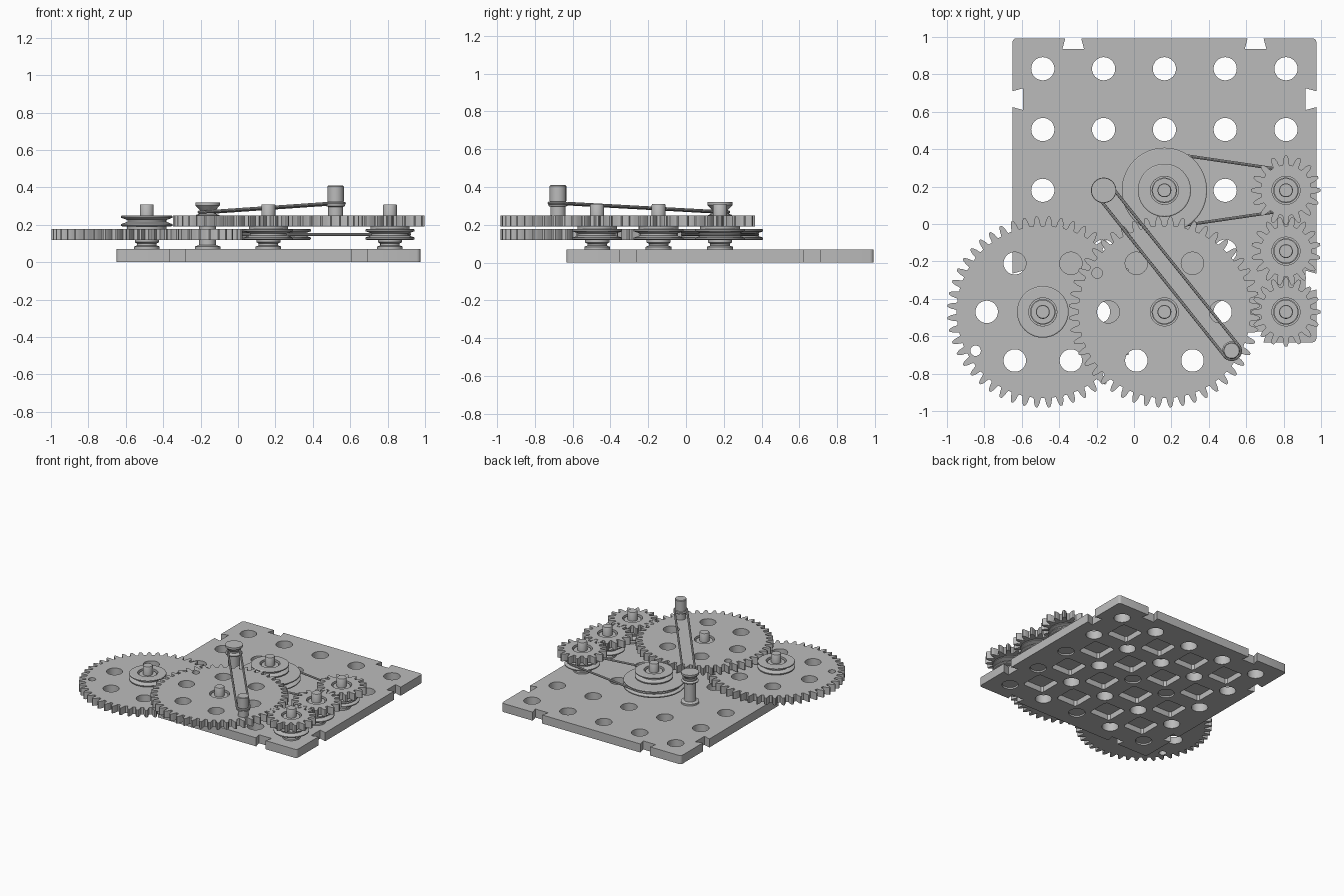
import bpy, bmesh, math
from math import pi, sin, cos, tau
from mathutils import Vector

cube = bpy.data.objects.get("Cube")
if cube:
    bpy.data.objects.remove(cube)

grey = bpy.data.materials.new("plain_grey")
grey.use_nodes = True
colour = (0.5, 0.5, 0.5, 1)
grey.diffuse_color = colour
grey.node_tree.nodes["Principled BSDF"].inputs["Base Color"].default_value = colour

PITCH = 0.325                     # spacing of the plate's hole grid
CX, CY = 0.1625, 0.18             # middle of the plate
LOW, HIGH = (0.12, 0.178), (0.192, 0.25)   # the two gear levels


def grid(i, j):
    return CX + i * PITCH, CY + j * PITCH


def finish(name, mesh, loc):
    bm = bmesh.new()
    bm.from_mesh(mesh)
    bmesh.ops.remove_doubles(bm, verts=bm.verts, dist=0.0001)
    bmesh.ops.recalc_face_normals(bm, faces=bm.faces)
    bm.to_mesh(mesh)
    bm.free()
    mesh.materials.clear()
    mesh.materials.append(grey)
    ob = bpy.data.objects.new(name, mesh)
    ob.location = loc
    bpy.context.collection.objects.link(ob)
    bpy.ops.object.select_all(action='DESELECT')
    ob.select_set(True)
    bpy.context.view_layer.objects.active = ob
    bpy.ops.object.shade_smooth_by_angle(angle=math.radians(32))
    return ob


def curve_mesh(name, loops, loc, **settings):
    cu = bpy.data.curves.new(name, 'CURVE')
    for key, value in settings.items():
        setattr(cu, key, value)
    for pts in loops:
        sp = cu.splines.new('POLY')
        sp.points.add(len(pts) - 1)
        for p, co in zip(sp.points, pts):
            p.co = (co[0], co[1], co[2] if len(co) > 2 else 0, 1)
        sp.use_cyclic_u = True
    tmp = bpy.data.objects.new(name + "_curve", cu)
    bpy.context.collection.objects.link(tmp)
    dg = bpy.context.evaluated_depsgraph_get()
    mesh = bpy.data.meshes.new_from_object(tmp.evaluated_get(dg))
    bpy.data.objects.remove(tmp)
    bpy.data.curves.remove(cu)
    return finish(name, mesh, loc)


def slab(name, loops, x, y, z0, z1):
    """Flat outline with holes, extruded from z0 to z1."""
    return curve_mesh(name, loops, (x, y, (z0 + z1) / 2), dimensions='2D',
                      fill_mode='BOTH', extrude=(z1 - z0) / 2)


def circle(x, y, r, n=32):
    return [(x + r * cos(tau * k / n), y + r * sin(tau * k / n)) for k in range(n)]


def lathe(name, profile, x, y, closed=False, steps=40):
    me = bpy.data.meshes.new(name)
    bm = bmesh.new()
    vs = [bm.verts.new((r, 0, z)) for r, z in profile]
    es = [bm.edges.new(p) for p in zip(vs, vs[1:])]
    if closed:
        es.append(bm.edges.new((vs[-1], vs[0])))
    bmesh.ops.spin(bm, geom=vs + es, axis=(0, 0, 1), cent=(0, 0, 0),
                   angle=tau, steps=steps)
    bm.to_mesh(me)
    bm.free()
    return finish(name, me, (x, y, 0))


# Base plate: dovetail notches on all sides, round holes, square pockets below
H, N = 2.5 * PITCH, 1.5 * PITCH
side = [(H - 0.02 + 0.02 * cos(a), H - 0.02 + 0.02 * sin(a))
        for a in (0, pi / 6, pi / 3, pi / 2)]
for n in (N, -N):
    side += [(n + 0.0425, H), (n + 0.058, H - 0.057),
             (n - 0.058, H - 0.057), (n - 0.0425, H)]
outline = []
for q in range(4):
    c, s = round(cos(q * pi / 2)), round(sin(q * pi / 2))
    outline += [(x * c - y * s, x * s + y * c) for x, y in side]

holes = [circle(i * PITCH, j * PITCH, 0.062)
         for i in range(-2, 3) for j in range(-2, 3)]
pockets = []
for i in range(4):
    for j in range(4):
        px, py = (i - 1.5) * PITCH, (j - 1.5) * PITCH
        pockets.append([(px + sx * a, py + sy * b) for sx, sy, a, b in (
            (1, 1, 0.095, 0.08), (1, 1, 0.08, 0.095), (-1, 1, 0.08, 0.095),
            (-1, 1, 0.095, 0.08), (-1, -1, 0.095, 0.08), (-1, -1, 0.08, 0.095),
            (1, -1, 0.08, 0.095), (1, -1, 0.095, 0.08))])
slab("plate_underside", [outline] + holes + pockets, CX, CY, 0, 0.045)
slab("plate_deck", [outline] + holes, CX, CY, 0.045, 0.07)


def gear(name, x, y, level, teeth, offset=0.0, extra=()):
    """Spur gear; offset is in tooth pitches."""
    rp = 0.4875 * teeth / 48
    step = tau / teeth
    tooth = ((-0.34, -0.027), (-0.29, -0.018), (-0.24, 0), (-0.16, 0.014), (-0.08, 0.0235),
             (0.08, 0.0235), (0.16, 0.014), (0.24, 0), (0.29, -0.018), (0.34, -0.027))
    pts = []
    for k in range(teeth):
        for a, dr in tooth:
            ang = (k + offset + a) * step
            pts.append(((rp + dr) * cos(ang), (rp + dr) * sin(ang)))
    slab(name, [pts, circle(0, 0, 0.075)] + list(extra), x, y, *level)


def wheel_holes(pin_angle):
    loops = [circle(0.3 * cos(k * pi / 3), 0.3 * sin(k * pi / 3), 0.06)
             for k in range(6)]
    for a in (pin_angle, pin_angle + pi):
        loops.append(circle(0.415 * cos(a), 0.415 * sin(a), 0.028))
    return loops


def pulley(name, x, y, level, r):
    """Grooved wheel with a bore and a collar on each face."""
    z0, z1 = level
    m = (z0 + z1) / 2
    lathe(name, [(0.075, z0), (r - 0.006, z0), (r, z0 + 0.004), (r, z0 + 0.012),
                 (r - 0.034, m - 0.005), (r - 0.034, m + 0.005),
                 (r, z1 - 0.012), (r, z1 - 0.004), (r - 0.006, z1), (0.075, z1)],
          x, y, closed=True, steps=56)
    # Collar joining the two levels
    lathe(name + "_collar", [(0.075, LOW[1]), (0.105, LOW[1]),
                             (0.105, HIGH[0]), (0.075, HIGH[0])], x, y, closed=True)


def axle(name, x, y):
    lathe(name, [(0, 0.01), (0.058, 0.01), (0.058, 0.07), (0.068, 0.07), (0.068, 0.084),
                 (0.052, 0.09), (0.052, 0.1), (0.064, 0.107), (0.064, 0.24),
                 (0.037, 0.24), (0.037, 0.305), (0.034, 0.31), (0, 0.31)], x, y)


# Large gears, one on each level
x, y = grid(-2, -2)
axle("left_axle", x, y)
gear("lower_large_gear", x, y, LOW, 48, 0.5, wheel_holes(pi / 6))
pulley("lower_large_gear_pulley", x, y, HIGH, 0.138)

x, y = grid(0, -2)
axle("middle_axle", x, y)
gear("upper_large_gear", x, y, HIGH, 48, 0.5, wheel_holes(-pi / 6))
pulley("upper_large_gear_pulley", x, y, LOW, 0.132)

# Column of three small gears with pulleys beneath
for j, offset, label in ((-2, 0, "front"), (-1, 0.5, "middle"), (0, 0, "back")):
    x, y = grid(2, j)
    axle(label + "_small_axle", x, y)
    gear(label + "_small_gear", x, y, HIGH, 16, offset)
    pulley(label + "_small_pulley", x, y, LOW, 0.132)

# Double pulley
x, y = grid(0, 0)
axle("double_pulley_axle", x, y)
pulley("double_pulley_large", x, y, LOW, 0.228)
pulley("double_pulley_small", x, y, HIGH, 0.142)

# Spool post
sx, sy = grid(-1, 0)
lathe("spool_post", [(0, 0.01), (0.058, 0.01), (0.058, 0.07), (0.068, 0.07), (0.068, 0.084),
                     (0.045, 0.092), (0.045, 0.235), (0.063, 0.245), (0.063, 0.252),
                     (0.038, 0.262), (0.038, 0.274), (0.066, 0.304), (0.066, 0.32),
                     (0, 0.32)], sx, sy)

# Crank handle on the upper large gear
hx = grid(0, -2)[0] + 0.415 * cos(-pi / 6)
hy = grid(0, -2)[1] + 0.415 * sin(-pi / 6)
lathe("crank_handle", [(0, 0.2), (0.027, 0.2), (0.027, 0.25), (0.04, 0.25), (0.04, 0.296),
                       (0.05, 0.3), (0.05, 0.308), (0.04, 0.312), (0.04, 0.32),
                       (0.044, 0.326), (0.044, 0.405), (0.04, 0.41), (0, 0.41)], hx, hy)


def belt(name, a, ra, b, rb, n=24):
    """Round belt looped over two wheels."""
    a, b = Vector(a), Vector(b)
    d = (b - a).xy
    phi = math.atan2(d.y, d.x)
    al = math.acos((ra - rb) / d.length)
    pts = []
    for c, r, t0, t1 in ((a, ra, phi + al, phi + tau - al), (b, rb, phi - al, phi + al)):
        for k in range(n + 1):
            t = t0 + (t1 - t0) * k / n
            pts.append(c + Vector((r * cos(t), r * sin(t), 0)))
    curve_mesh(name, [pts], (0, 0, 0), dimensions='3D', bevel_depth=0.008,
               bevel_resolution=2)


belt("pulley_belt", (*grid(0, 0), 0.149), 0.2, (*grid(2, 0), 0.149), 0.106)
belt("crank_belt", (sx, sy, 0.268), 0.046, (hx, hy, 0.315), 0.047)
